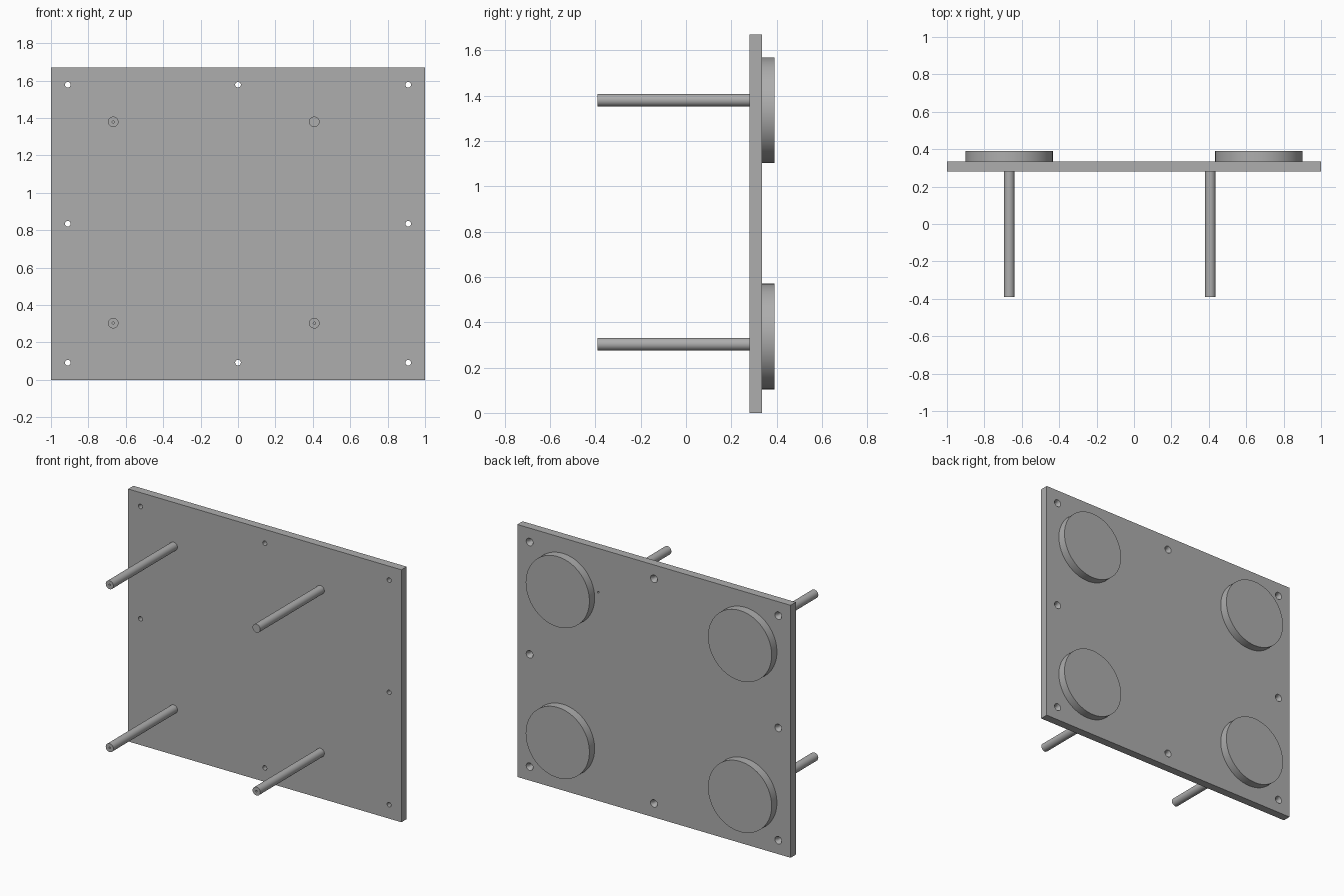
import bpy, bmesh, math
from mathutils import Vector, Matrix

cube = bpy.data.objects.get("Cube")
if cube:
    bpy.data.objects.remove(cube, do_unlink=True)

grey = bpy.data.materials.new("plain_grey")
grey.use_nodes = True
colour = (0.42, 0.42, 0.42, 1)
grey.diffuse_color = colour
grey.node_tree.nodes["Principled BSDF"].inputs["Base Color"].default_value = colour

HEIGHT = 1.67
FRONT, BACK = 0.28, 0.335          # plate faces
DISC_BACK, ROD_TIP = 0.39, -0.39
ROD_R, PILOT_R, PILOT_DEPTH = 0.028, 0.006, 0.1


def finish(bm, name):
    bmesh.ops.recalc_face_normals(bm, faces=bm.faces)
    mesh = bpy.data.meshes.new(name)
    bm.to_mesh(mesh)
    bm.free()
    mesh.materials.append(grey)
    obj = bpy.data.objects.new(name, mesh)
    bpy.context.collection.objects.link(obj)
    return obj


def smooth(obj):
    bpy.ops.object.select_all(action="DESELECT")
    obj.select_set(True)
    bpy.context.view_layer.objects.active = obj
    bpy.ops.object.shade_smooth_by_angle(angle=math.radians(30))


def lathe(name, profile, x, z, steps=48):
    """Revolve (radius, y) points about an axis along y through x, z."""
    bm = bmesh.new()
    verts = [bm.verts.new((x + r, y, z)) for r, y in profile]
    edges = [bm.edges.new(pair) for pair in zip(verts, verts[1:])]
    bmesh.ops.spin(bm, geom=verts + edges, cent=(x, 0, z), axis=(0, 1, 0),
                   angle=math.tau, steps=steps)
    bmesh.ops.remove_doubles(bm, verts=bm.verts, dist=1e-5)
    return finish(bm, name)


# Mounting plate
bm = bmesh.new()
size = Matrix.Diagonal((2, BACK - FRONT, HEIGHT, 1))
centre = Matrix.Translation(Vector((0, (FRONT + BACK) / 2, HEIGHT / 2)))
bmesh.ops.create_cube(bm, size=1, matrix=centre @ size)
plate = finish(bm, "mounting_plate")

# Countersunk screw holes around the border, and one rear pilot hole
rod_x, rod_z = (-0.667, 0.408), (0.303, 1.38)
screw = [(0, FRONT - 0.02), (0.015, FRONT - 0.02), (0.015, BACK - 0.02),
         (0.025, BACK), (0.025, BACK + 0.02), (0, BACK + 0.02)]
pilot = [(0, FRONT - 0.02), (PILOT_R, FRONT - 0.02), (PILOT_R, BACK + 0.02), (0, BACK + 0.02)]
cutters = [lathe("screw_hole_cutter", screw, x, z, 32)
           for x in (-0.91, 0, 0.91) for z in (0.092, HEIGHT / 2, HEIGHT - 0.092)
           if x or abs(z - HEIGHT / 2) > 0.1]
cutters.append(lathe("pilot_hole_cutter", pilot, rod_x[1], rod_z[1], 24))

for cutter in cutters:
    mod = plate.modifiers.new("hole", "BOOLEAN")
    mod.operation, mod.solver, mod.object = "DIFFERENCE", "EXACT", cutter
bpy.context.view_layer.objects.active = plate
for mod in list(plate.modifiers):
    bpy.ops.object.modifier_apply(modifier=mod.name)
for cutter in cutters:
    bpy.data.objects.remove(cutter, do_unlink=True)
smooth(plate)

# Round pads on the back
for side, x in (("right", -0.667), ("left", 0.667)):
    for level, z in (("lower", 0.337), ("upper", 1.335)):
        smooth(lathe(f"{side}_{level}_pad",
                     [(0, BACK), (0.233, BACK), (0.233, DISC_BACK), (0, DISC_BACK)], x, z, 96))

# Front rods, drilled at the tip, except one drilled from behind
for side, x in zip(("right", "left"), rod_x):
    for level, z in zip(("lower", "upper"), rod_z):
        drilled, plain = ROD_TIP, FRONT
        if (side, level) == ("left", "upper"):
            drilled, plain = FRONT, ROD_TIP
        bottom = drilled + math.copysign(PILOT_DEPTH, plain - drilled)
        smooth(lathe(f"{side}_{level}_rod",
                     [(0, plain), (ROD_R, plain), (ROD_R, drilled),
                      (PILOT_R, drilled), (PILOT_R, bottom), (0, bottom)], x, z))
